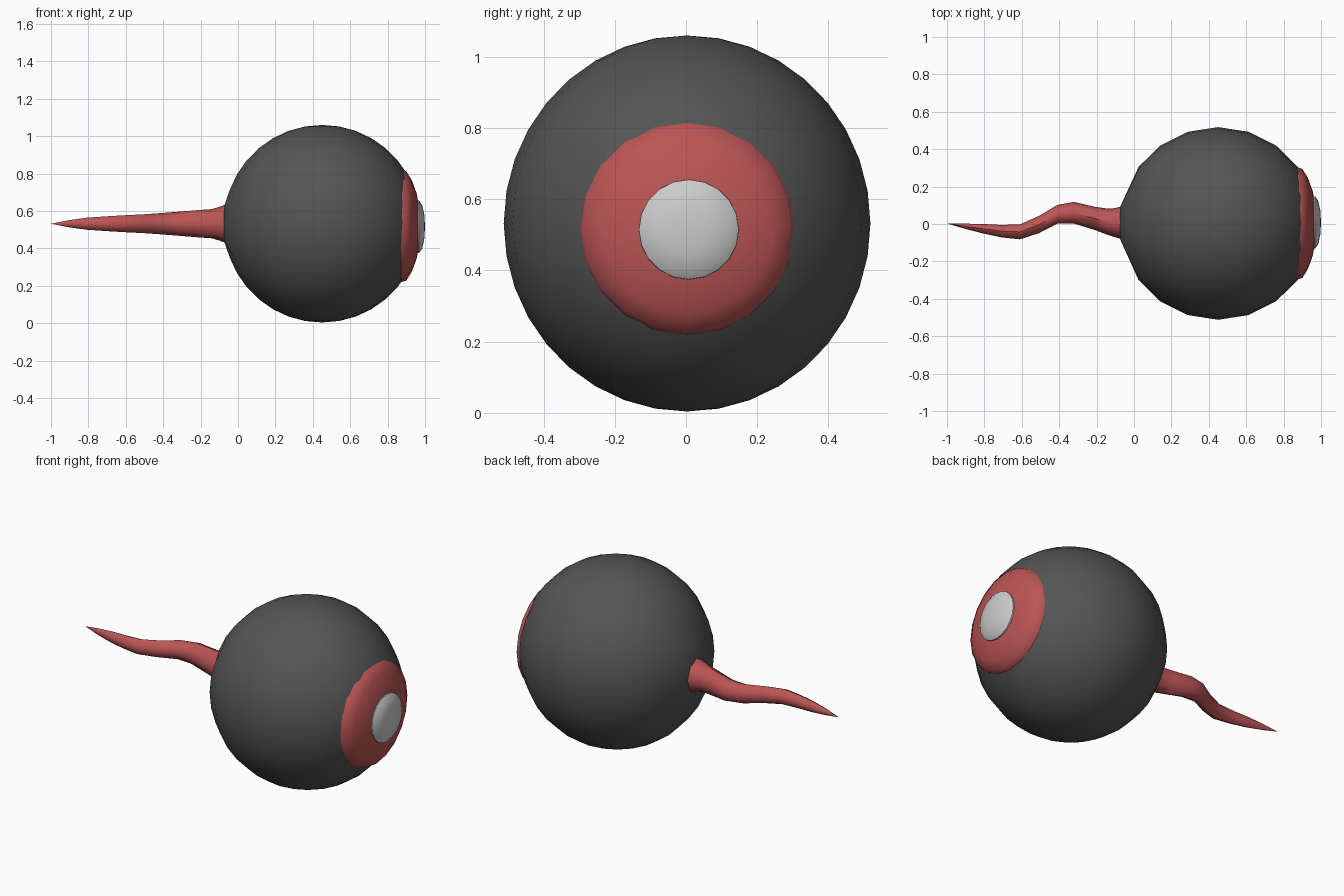
import bpy, bmesh
from math import sin, cos, pi, radians

if "Cube" in bpy.data.objects:
    bpy.data.objects.remove(bpy.data.objects["Cube"])

CX, CZ = 0.45, 0.532


def material(name, rgb):
    m = bpy.data.materials.new(name)
    m.diffuse_color = (*rgb, 1)
    m.use_nodes = True
    m.node_tree.nodes["Principled BSDF"].inputs["Base Color"].default_value = m.diffuse_color
    return m


def finish(name, bm, mat=None, angle=50):
    bmesh.ops.recalc_face_normals(bm, faces=bm.faces)
    me = bpy.data.meshes.new(name)
    bm.to_mesh(me)
    bm.free()
    ob = bpy.data.objects.new(name, me)
    bpy.context.collection.objects.link(ob)
    if mat:
        me.materials.append(mat)
    bpy.ops.object.select_all(action='DESELECT')
    ob.select_set(True)
    bpy.context.view_layer.objects.active = ob
    bpy.ops.object.shade_smooth_by_angle(angle=radians(angle))
    return ob


def rings_along_x(name, stations, sides, mat=None):
    """Skin rings given as (x, y centre, z centre, y radius, z radius); zero radius is a tip."""
    bm = bmesh.new()
    prev = None
    for x, y, z, ry, rz in stations:
        if ry == 0:
            tip = bm.verts.new((x, y, z))
            for i in range(sides):
                bm.faces.new((prev[i], prev[(i + 1) % sides], tip))
            continue
        ring = [bm.verts.new((x, y + ry * cos(2 * pi * i / sides),
                              z + rz * sin(2 * pi * i / sides))) for i in range(sides)]
        if prev:
            for i in range(sides):
                j = (i + 1) % sides
                bm.faces.new((prev[i], prev[j], ring[j], ring[i]))
        prev = ring
    return finish(name, bm, mat)


dark = material("dark_grey", (0.09, 0.09, 0.09))
red = material("red", (0.5, 0.09, 0.09))

# Eyeball: sphere with the back pulled into a neck for the tail
bm = bmesh.new()
bmesh.ops.create_uvsphere(bm, u_segments=20, v_segments=18, radius=1)
for v in bm.verts:
    x, y, z = v.co
    v.co = (CX + 0.526 * x, 0.003 + 0.515 * y, CZ + 0.528 * z)
    if x < -0.93 and abs(y) < 0.32 and abs(z) < 0.18:
        v.co.x = -0.075
        v.co.y = 0.005 + 0.085 * (1 if y > 0.1 else -1 if y < -0.1 else 0)
finish("eyeball", bm, dark, 60)

# Tail: tapered and wavy
rings_along_x("tail", [
    (-0.06, 0.007, CZ, 0.09, 0.105), (-0.10, 0.007, CZ, 0.078, 0.09),
    (-0.14, 0.012, CZ, 0.07, 0.078), (-0.21, 0.03, CZ, 0.062, 0.073),
    (-0.32, 0.06, CZ, 0.058, 0.064), (-0.41, 0.052, CZ, 0.05, 0.057),
    (-0.51, -0.004, CZ, 0.046, 0.05), (-0.61, -0.042, CZ, 0.04, 0.045),
    (-0.71, -0.038, CZ, 0.033, 0.039), (-0.81, -0.025, CZ, 0.025, 0.032),
    (-0.91, -0.011, CZ, 0.013, 0.018), (-1.0, 0.003, CZ, 0, 0)], 8, red)

# Iris shell and pupil dome on the front of the eyeball
IZ = 0.52
rings_along_x("iris", [(x, 0.003, IZ, r, r) for x, r in (
    (0.865, 0.285), (0.872, 0.301), (0.90, 0.292), (0.93, 0.243),
    (0.955, 0.175), (0.967, 0.11), (0.97, 0))], 20, red)
rings_along_x("pupil", [(x, 0.008, IZ - 0.005, r, r) for x, r in (
    (0.955, 0.141), (0.968, 0.14), (0.985, 0.116), (0.996, 0.065), (1.0, 0))], 20)
